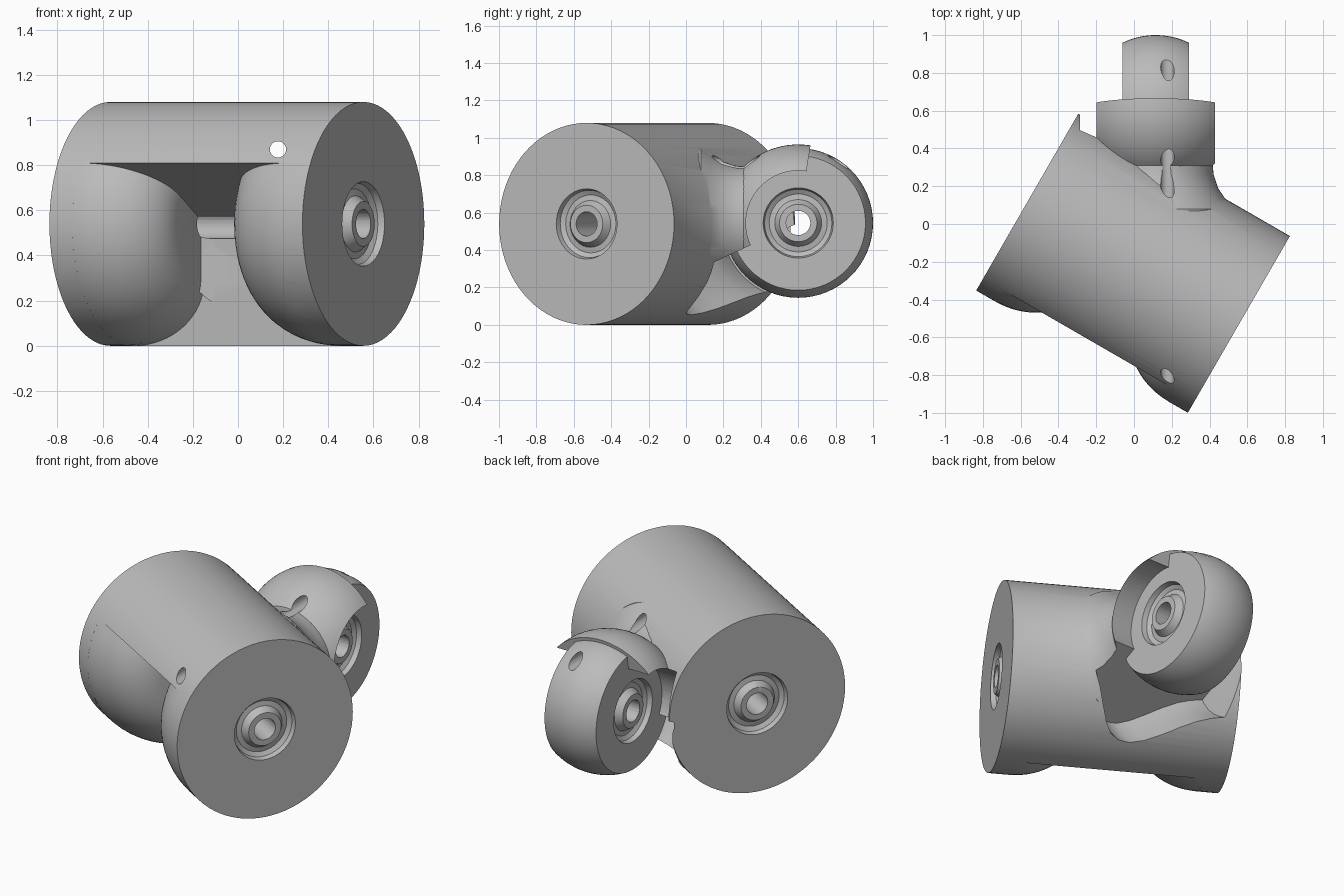
import bpy, bmesh, math
from mathutils import Matrix

if "Cube" in bpy.data.objects:
    bpy.data.objects.remove(bpy.data.objects["Cube"])

grey = bpy.data.materials.new("plain_grey")
grey.use_nodes = True
grey.diffuse_color = (0.5, 0.5, 0.5, 1)
grey.node_tree.nodes["Principled BSDF"].inputs["Base Color"].default_value = (0.5, 0.5, 0.5, 1)

BARREL = ((-0.005, -0.208, 0.54), -30)   # centre, yaw of the big pin axis
KNUCKLE = ((0.115, 0.6, 0.545), 0)       # centre, yaw of the small pin axis
R = 0.54
HALF = 0.647


def lathe(name, profile, frame, start=0, stop=360, steps=64):
    """Revolve a closed (axial, radius) outline about the local x axis."""
    bm = bmesh.new()
    full = stop - start == 360
    n = max(8, round(steps * (stop - start) / 360))
    rings = []
    for i in range(n if full else n + 1):
        a = math.radians(start + (stop - start) * i / n)
        rings.append([bm.verts.new((t, r * math.cos(a), r * math.sin(a))) for t, r in profile])
    for i in range(n):
        p, q = rings[i], rings[(i + 1) % len(rings)]
        for j in range(len(profile)):
            k = (j + 1) % len(profile)
            bm.faces.new((p[j], p[k], q[k], q[j]))
    if not full:
        bm.faces.new(rings[0])
        bm.faces.new(rings[-1])
    bmesh.ops.remove_doubles(bm, verts=bm.verts, dist=1e-5)
    bmesh.ops.recalc_face_normals(bm, faces=bm.faces)
    centre, yaw = frame
    bm.transform(Matrix.Translation(centre) @ Matrix.Rotation(math.radians(yaw), 4, "Z"))
    mesh = bpy.data.meshes.new(name)
    bm.to_mesh(mesh)
    bm.free()
    mesh.materials.append(grey)
    ob = bpy.data.objects.new(name, mesh)
    bpy.context.collection.objects.link(ob)
    return ob


def combine(target, tool, operation):
    """Apply a boolean and discard the tool."""
    mod = target.modifiers.new(operation, "BOOLEAN")
    mod.operation, mod.object, mod.solver = operation, tool, "EXACT"
    bpy.context.view_layer.objects.active = target
    bpy.ops.object.modifier_apply(modifier=mod.name)
    bpy.data.objects.remove(tool)


def cut(target, *args, **kw):
    combine(target, lathe("cutter", *args, **kw), "DIFFERENCE")


def add(target, *args, **kw):
    combine(target, lathe("piece", *args, **kw), "UNION")


def rod(a, b, r):
    return [(a, 0), (a, r), (b, r), (b, 0)]


def mirrored(half):
    """Complete an outline given from the middle outwards to +t."""
    return [(-t, r) for t, r in reversed(half) if t > 0] + half


def ball(radius, half_width, n=14):
    """Sphere outline cut off flat at both sides."""
    lim = math.asin(half_width / radius)
    arc = [(radius * math.sin(lim * s / n), radius * math.cos(lim * s / n)) for s in range(-n, n + 1)]
    return [(-half_width, 0)] + arc + [(half_width, 0)]


# Barrel with a wedge-shaped gap between two rounded lobes
link = lathe("finger_link", rod(-HALF, HALF, R), BARREL, steps=80)
side = [(0.167, 0)]
for i in range(17):
    a = math.pi / 2 * i / 16
    side.append((0.53 - 0.363 * math.cos(a), 0.25 + 0.29 * math.sin(a)))
side.append((0.53, 0.65))
cut(link, mirrored(side), BARREL, 150, 270)

# Flared neck, running backwards
neck = [(-0.15, 0), (-0.15, 0.42), (0.08, 0.41), (0.13, 0.37), (0.19, 0.33),
        (0.26, 0.307), (0.33, 0.3), (0.45, 0.3), (0.45, 0)]
add(link, neck, ((0.115, 0, 0.545), 90))

# Clearance round the knuckle and the scoop beneath it
cut(link, ball(0.43, 0.425), KNUCKLE, 205, 441)
scoop = [(0, 0.77), (0.06, 0.755), (0.12, 0.705), (0.18, 0.63), (0.24, 0.55), (0.3, 0.485),
         (0.36, 0.44), (0.42, 0.41), (0.42, 0)]
cut(link, mirrored(scoop), KNUCKLE, 205, 300, steps=120)

# Wide rounded shoulder, hollowed on both sides, with the tongue between
add(link, ball(0.42, 0.315), KNUCKLE, 81, 205)
for s in (-1, 1):
    cut(link, rod(s * 0.174, s * 0.4, 0.28), KNUCKLE)
add(link, ball(0.4, 0.175), KNUCKLE)

# Pin bores with ring grooves
for frame, face in ((BARREL, HALF), (KNUCKLE, 0.175)):
    cut(link, rod(-face - 0.1, face + 0.1, 0.065), frame, steps=24)
    for s in (-1, 1):
        groove = [(face + 0.01, 0.19), (face - 0.03, 0.18), (face - 0.045, 0.155),
                  (face - 0.04, 0.125), (face, 0.1), (face + 0.01, 0.1)]
        cut(link, [(s * t, r) for t, r in groove], frame, steps=48)

# Cord channel running front to back
cut(link, rod(-1.2, 1.2, 0.036), ((0.177, 0, 0.87), 90), steps=24)

bpy.ops.object.select_all(action="DESELECT")
link.select_set(True)
bpy.context.view_layer.objects.active = link
bpy.ops.object.shade_smooth_by_angle(angle=math.radians(30))
